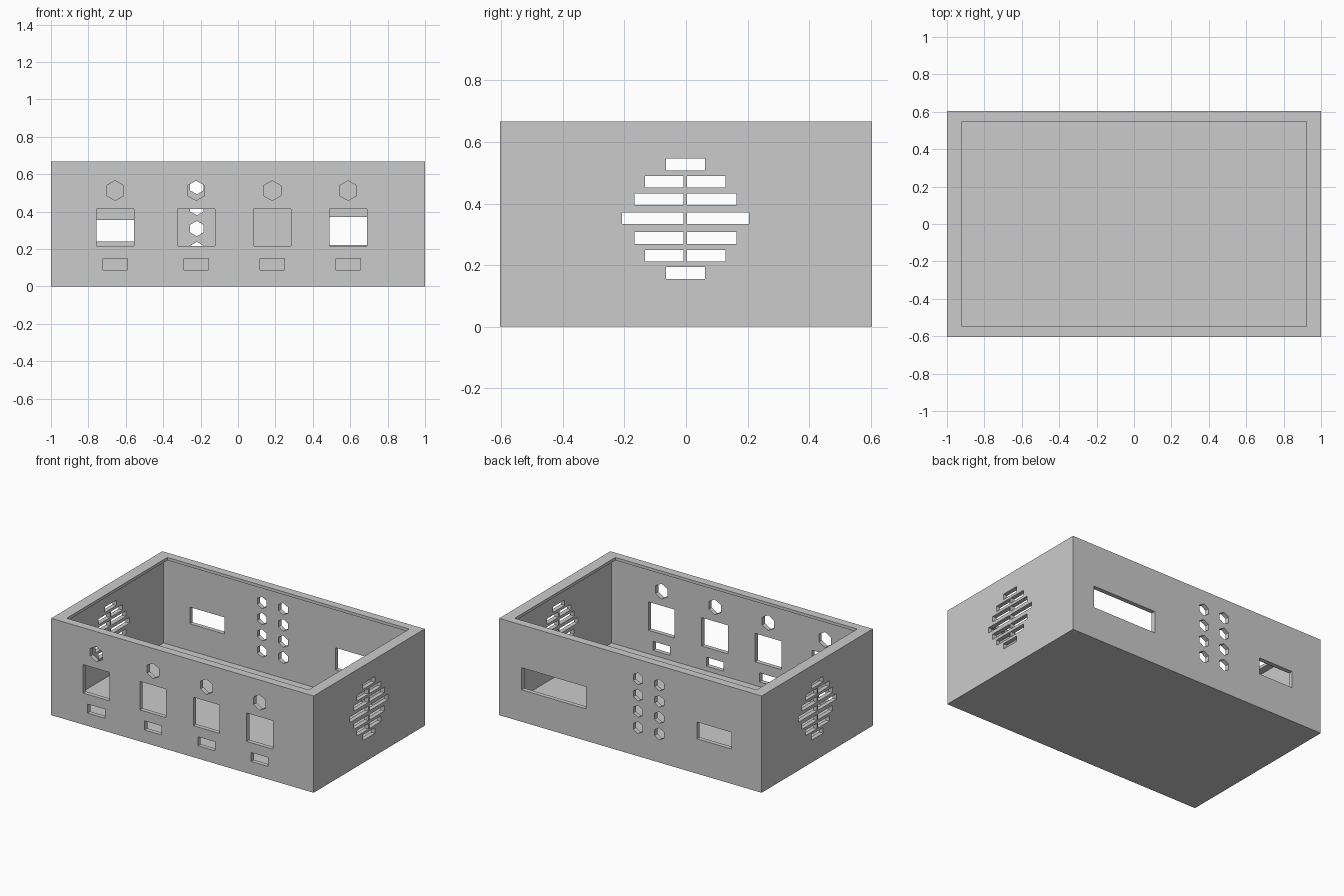
import bpy, bmesh, math
from mathutils import Matrix, Vector

if "Cube" in bpy.data.objects:
    bpy.data.objects.remove(bpy.data.objects["Cube"])

HX, HY, H = 1.0, 0.605, 0.667      # outer half sizes and height
WALL, FLOOR, LIP = 0.03, 0.055, 0.02


def add_box(bm, x0, x1, y0, y1, z0, z1):
    mat = Matrix.LocRotScale(
        Vector(((x0 + x1) / 2, (y0 + y1) / 2, (z0 + z1) / 2)), None,
        Vector((x1 - x0, y1 - y0, z1 - z0)))
    bmesh.ops.create_cube(bm, size=1, matrix=mat)


def add_hex(bm, x, y, z, r):
    # hexagonal prism along y with a corner pointing up
    rot = Matrix.Rotation(math.pi / 2, 4, 'X')
    res = bmesh.ops.create_cone(bm, cap_ends=True, segments=6, radius1=r, radius2=r, depth=0.12)
    bmesh.ops.transform(bm, matrix=Matrix.Translation((x, y, z)) @ rot, verts=res["verts"])
    top = max(v.co.z for v in res["verts"])
    if top < z + r * 0.99:
        turn = Matrix.Rotation(math.pi / 6, 4, 'Y')
        c = Matrix.Translation((x, y, z))
        bmesh.ops.transform(bm, matrix=c @ turn @ c.inverted(), verts=res["verts"])


def make_object(name, bm):
    bmesh.ops.recalc_face_normals(bm, faces=bm.faces)
    me = bpy.data.meshes.new(name)
    bm.to_mesh(me)
    bm.free()
    ob = bpy.data.objects.new(name, me)
    bpy.context.collection.objects.link(ob)
    return ob


# Outer block
bm = bmesh.new()
add_box(bm, -HX, HX, -HY, HY, 0, H)
case = make_object("open_case", bm)
cutters = []

# Inner cavity, wider than the opening so a thin lip remains
bm = bmesh.new()
add_box(bm, -HX + WALL, HX - WALL, -HY + WALL, HY - WALL, FLOOR, H - LIP)
cutters.append(make_object("cavity_cutter", bm))

# Top opening
bm = bmesh.new()
add_box(bm, -0.922, 0.922, -0.548, 0.548, 0.4, 0.8)
cutters.append(make_object("opening_cutter", bm))

# Front and back panel holes, side vents
bm = bmesh.new()
for x in (-0.657, -0.224, 0.183, 0.589):
    add_box(bm, x - 0.1, x + 0.1, -HY - 0.06, -HY + 0.06, 0.217, 0.413)
    add_box(bm, x - 0.065, x + 0.065, -HY - 0.06, -HY + 0.06, 0.088, 0.15)
    add_hex(bm, x, -HY, 0.512, 0.053)
add_box(bm, 0.34, 0.83, HY - 0.06, HY + 0.06, 0.22, 0.372)
add_box(bm, -0.77, -0.507, HY - 0.06, HY + 0.06, 0.24, 0.355)
for x in (-0.22, -0.058):
    for i in range(4):
        add_hex(bm, x, HY, 0.197 + i * 0.112, 0.041)
rows = [(0.527, 0.063), (0.471, 0.131), (0.414, 0.166), (0.352, 0.206),
        (0.288, 0.166), (0.23, 0.131), (0.174, 0.063)]
for side in (-HX, HX):
    for z, w in rows:
        spans = [(-w, w)] if w < 0.1 else [(-w, -0.006), (0.006, w)]
        for a, b in spans:
            add_box(bm, side - 0.06, side + 0.06, a - 0.002, b - 0.002, z - 0.019, z + 0.019)
cutters.append(make_object("hole_cutter", bm))

# Cut everything out of the block
for c in cutters:
    m = case.modifiers.new(c.name, 'BOOLEAN')
    m.operation, m.solver, m.object = 'DIFFERENCE', 'EXACT', c
    c.hide_render = True
dg = bpy.context.evaluated_depsgraph_get()
case.data = bpy.data.meshes.new_from_object(case.evaluated_get(dg))
case.modifiers.clear()
for c in cutters:
    bpy.data.objects.remove(c)
